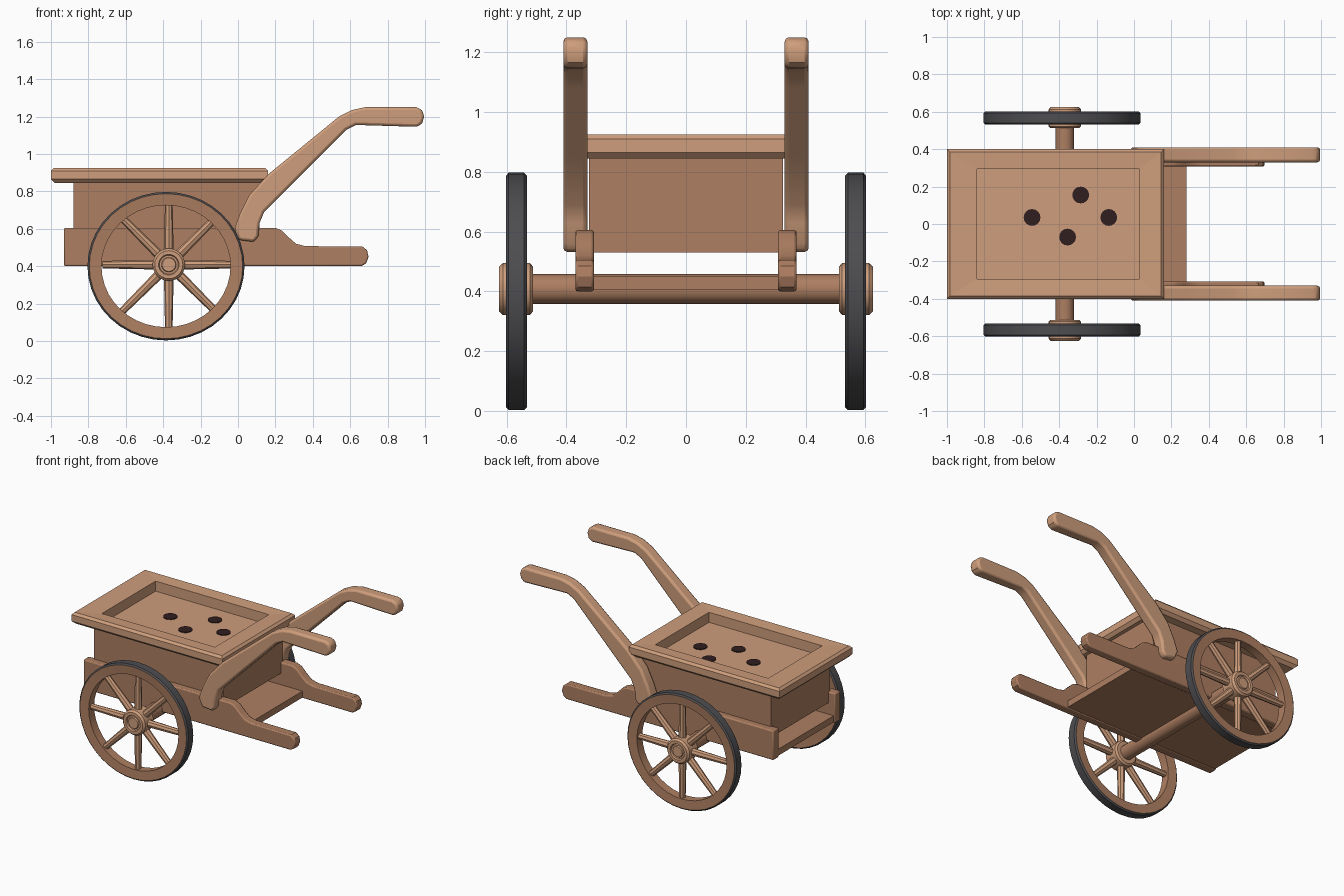
import bpy, bmesh, math
from mathutils import Matrix, Vector

if "Cube" in bpy.data.objects:
    bpy.data.objects.remove(bpy.data.objects["Cube"])


def material(name, rgb):
    m = bpy.data.materials.new(name)
    m.use_nodes = True
    m.diffuse_color = (*rgb, 1)
    m.node_tree.nodes["Principled BSDF"].inputs["Base Color"].default_value = (*rgb, 1)
    return m


LIGHT = material("light wood", (0.62, 0.34, 0.20))
DARK = material("dark wood", (0.42, 0.21, 0.12))
RUBBER = material("dark grey tyre", (0.075, 0.075, 0.082))
HOLE = material("hole brown", (0.03, 0.013, 0.014))


def finish(bm, name, *mats, bevel=0, smooth=True):
    bmesh.ops.recalc_face_normals(bm, faces=bm.faces)
    mesh = bpy.data.meshes.new(name)
    bm.to_mesh(mesh)
    bm.free()
    obj = bpy.data.objects.new(name, mesh)
    bpy.context.collection.objects.link(obj)
    for m in mats:
        mesh.materials.append(m)
    if bevel:
        mod = obj.modifiers.new("soft edges", "BEVEL")
        mod.width, mod.segments, mod.limit_method = bevel, 2, "ANGLE"
        mod.angle_limit = math.radians(40)
    if smooth:
        bpy.ops.object.select_all(action="DESELECT")
        obj.select_set(True)
        bpy.context.view_layer.objects.active = obj
        bpy.ops.object.shade_smooth_by_angle(angle=math.radians(32))
    return obj


def box(name, lo, hi, mat, bevel=0):
    bm = bmesh.new()
    bmesh.ops.create_cube(bm, size=1)
    for v in bm.verts:
        v.co = [lo[i] + (v.co[i] + 0.5) * (hi[i] - lo[i]) for i in range(3)]
    return finish(bm, name, mat, bevel=bevel)


def plank(name, outline, y0, y1, mat, bevel):
    """Side outline in x and z, given thickness along y."""
    bm = bmesh.new()
    face = bm.faces.new([bm.verts.new((x, y0, z)) for x, z in outline])
    new = bmesh.ops.extrude_face_region(bm, geom=[face])["geom"]
    bmesh.ops.translate(bm, vec=(0, y1 - y0, 0),
                        verts=[g for g in new if isinstance(g, bmesh.types.BMVert)])
    return finish(bm, name, mat, bevel=bevel)


def bridge(bm, a, b):
    n = len(a)
    return [bm.faces.new((a[i], a[(i + 1) % n], b[(i + 1) % n], b[i])) for i in range(n)]


def lathe(name, profile, center, mats, sides=40, squash=1, closed=False, rubber=()):
    """Turn (radius, y) points around the y axis."""
    bm = bmesh.new()
    rings = []
    for r, y in profile:
        angles = [math.tau * i / sides for i in range(sides)]
        rings.append([bm.verts.new((center[0] + r * math.cos(a), center[1] + y,
                                    center[2] + r * squash * math.sin(a))) for a in angles])
    pairs = list(zip(rings, rings[1:]))
    if closed:
        pairs.append((rings[-1], rings[0]))
    else:
        bm.faces.new(rings[0])
        bm.faces.new(rings[-1])
    for i, (a, b) in enumerate(pairs):
        for f in bridge(bm, a, b):
            f.material_index = int(i in rubber)
    return finish(bm, name, *mats)


# Tray: stacked rectangles run from the underside up over the lip to the recessed floor
bm = bmesh.new()
rings = []
for x0, x1, y, z in ((-0.98, 0.14, 0.38, 0.845), (-1, 0.16, 0.4, 0.865), (-1, 0.16, 0.4, 0.91),
                     (-0.985, 0.145, 0.385, 0.925), (-0.84, 0.03, 0.295, 0.92),
                     (-0.84, 0.03, 0.295, 0.85)):
    rings.append([bm.verts.new(p) for p in ((x0, -y, z), (x1, -y, z), (x1, y, z), (x0, y, z))])
for a, b in zip(rings, rings[1:]):
    bridge(bm, a, b)
bm.faces.new(rings[0])
bm.faces.new(rings[-1])
finish(bm, "tray", LIGHT, smooth=False)

# Dark holes in the tray floor
for x, y in ((-0.545, 0.035), (-0.285, 0.155), (-0.135, 0.035), (-0.355, -0.07)):
    bm = bmesh.new()
    bmesh.ops.create_cone(bm, cap_ends=True, segments=16, radius1=0.045, radius2=0.045,
                          depth=0.006, matrix=Matrix.Translation((x, y, 0.852)))
    finish(bm, "tray_hole", HOLE)

# Body and the board slung beneath it
box("body", (-0.88, -0.325, 0.53), (0.115, 0.325, 0.849), DARK)
box("floor_board", (-0.92, -0.32, 0.405), (0.28, 0.32, 0.45), DARK)

# Side outlines of the rails and handles
RAIL = [(-0.93, 0.4), (0.66, 0.4), (0.685, 0.415), (0.698, 0.45), (0.69, 0.485), (0.665, 0.505),
        (0.36, 0.507), (0.31, 0.52), (0.27, 0.555), (0.235, 0.59), (0.2, 0.605), (-0.93, 0.605)]
HANDLE = [(0.005, 0.54), (0.085, 0.53), (0.108, 0.56), (0.115, 0.63), (0.14, 0.69), (0.3, 0.85),
          (0.53, 1.08), (0.58, 1.13), (0.63, 1.155), (0.96, 1.145), (0.985, 1.165),
          (0.995, 1.2), (0.985, 1.235), (0.955, 1.25), (0.68, 1.25), (0.61, 1.235),
          (0.54, 1.2), (0.16, 0.89), (0.06, 0.78), (0.01, 0.68), (-0.02, 0.6)]

HUB = Vector((-0.37, 0, 0.408))

for side, s in (("left", 1), ("right", -1)):
    # left and right here follow the cart's two long sides
    plank(f"{side}_rail", RAIL, s * 0.308, s * 0.37, DARK, 0.008)
    plank(f"{side}_handle", HANDLE, s * 0.33, s * 0.41, LIGHT, 0.014)

    # Wooden rim with a rubber tread
    rim = [(0.345, -0.03), (0.41, -0.035), (0.42, -0.026), (0.42, 0.026), (0.41, 0.035),
           (0.345, 0.03)]
    lathe(f"{side}_wheel_rim", rim, (-0.385, s * 0.567, 0.4), (DARK, RUBBER),
          squash=0.945, closed=True, rubber=(1, 2, 3))

    # Hub with a raised ring and a sunken cap
    hub = [(0.075, -0.055), (0.087, -0.045), (0.087, 0.045), (0.075, 0.058), (0.055, 0.058),
           (0.05, 0.048), (0.04, 0.048), (0.036, 0.056)]
    lathe(f"{side}_hub", [(r, s * y) for r, y in hub], HUB + Vector((0, s * 0.567, 0)),
          (LIGHT,), sides=24)

    # Eight tapered spokes
    bm = bmesh.new()
    for i in range(8):
        place = (Matrix.Translation(HUB + Vector((0, s * 0.567, 0)))
                 @ Matrix.Rotation(i * math.tau / 8, 4, "Y")
                 @ Matrix.Translation((0, 0, 0.205)))
        bmesh.ops.create_cone(bm, cap_ends=True, segments=8, radius1=0.026, radius2=0.02,
                              depth=0.3, matrix=place)
    finish(bm, f"{side}_spokes", LIGHT)

# Axle
lathe("axle", [(0.05, -0.53), (0.05, 0.53)], HUB, (DARK,), sides=12)
